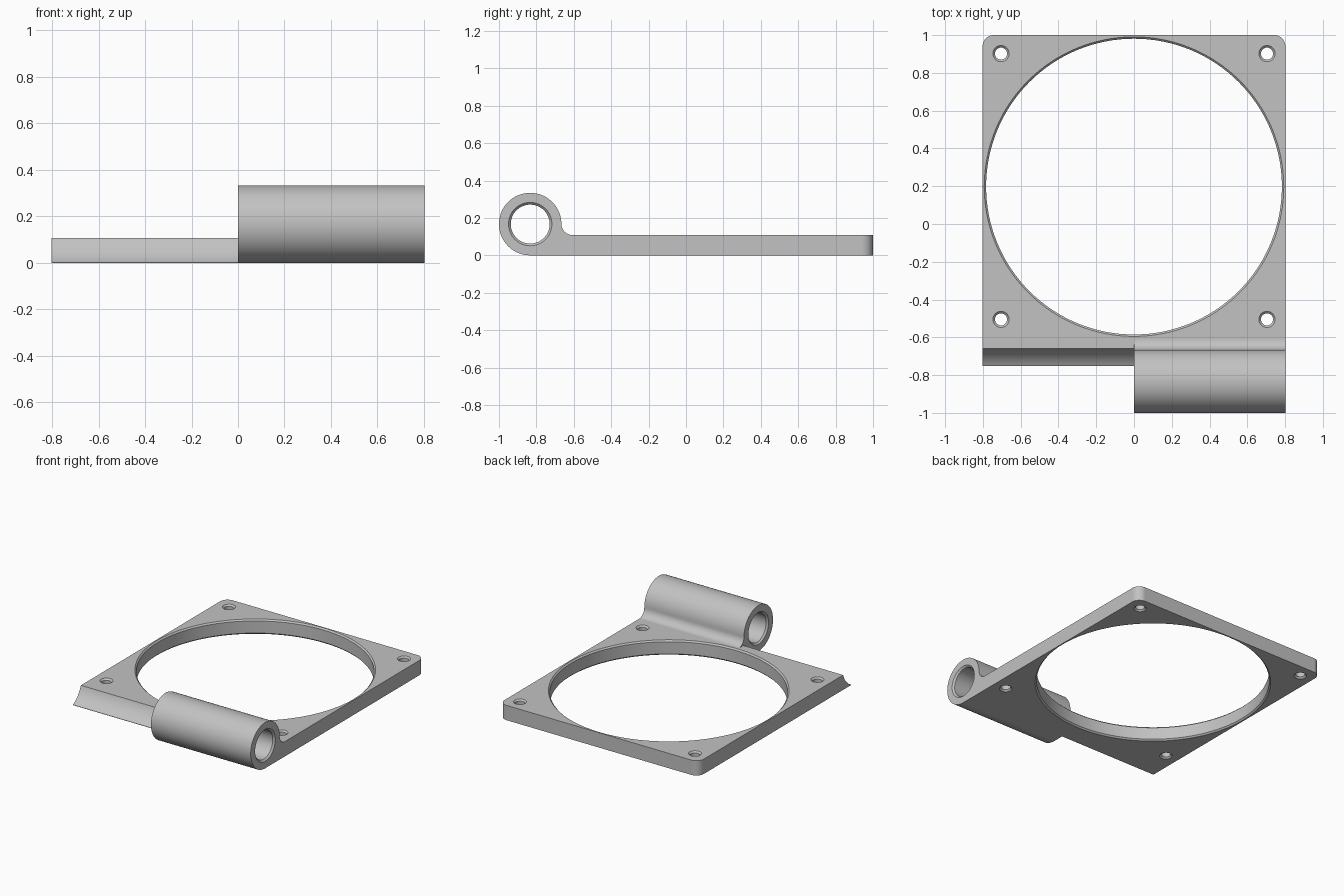
import bpy, bmesh
from math import cos, sin, pi, radians, acos, asin
from mathutils import Matrix, Vector

if "Cube" in bpy.data.objects:
    bpy.data.objects.remove(bpy.data.objects["Cube"])

grey = bpy.data.materials.new("plain grey")
grey.use_nodes = True
colour = (0.54, 0.54, 0.54, 1)
grey.diffuse_color = colour
grey.node_tree.nodes["Principled BSDF"].inputs["Base Color"].default_value = colour

HALF = 0.802            # half width of the plate
THICK = 0.108           # plate thickness
BARREL = Vector((-0.833, 0.167))   # barrel axis in y, z
R = 0.167               # barrel radius
FILLET = 0.06
GAP = 0.183             # radius of the clearance beside the barrel


def arc(c, r, a, b, n):
    return [(c[0] + r * cos(a + (b - a) * i / n), c[1] + r * sin(a + (b - a) * i / n))
            for i in range(n + 1)]


def make_object(name, bm):
    bmesh.ops.recalc_face_normals(bm, faces=bm.faces)
    mesh = bpy.data.meshes.new(name)
    bm.to_mesh(mesh)
    bm.free()
    mesh.materials.append(grey)
    ob = bpy.data.objects.new(name, mesh)
    bpy.context.collection.objects.link(ob)
    return ob


def extrude_x(profile, x0, x1):
    bm = bmesh.new()
    face = bm.faces.new([bm.verts.new((x0, y, z)) for y, z in profile])
    new = bmesh.ops.extrude_face_region(bm, geom=[face])["geom"]
    bmesh.ops.translate(bm, vec=(x1 - x0, 0, 0),
                        verts=[g for g in new if isinstance(g, bmesh.types.BMVert)])
    return bm


def hole_cutter(r, chamfer, length, matrix, sides):
    """Round cutter along local z that leaves a chamfer at both ends."""
    bm = bmesh.new()
    rings = []
    for rad, t in ((r + 2 * chamfer, -chamfer), (r, chamfer),
                   (r, length - chamfer), (r + 2 * chamfer, length + chamfer)):
        rings.append([bm.verts.new((x, y, t)) for x, y in
                      arc((0, 0), rad, 0, 2 * pi, sides)[:-1]])
    for low, high in zip(rings, rings[1:]):
        for i in range(sides):
            j = (i + 1) % sides
            bm.faces.new((low[i], low[j], high[j], high[i]))
    bm.faces.new(rings[0])
    bm.faces.new(rings[-1])
    bmesh.ops.transform(bm, matrix=matrix, verts=bm.verts)
    return make_object("hole_cutter", bm)


def cut(target, cutter):
    cutter.hide_render = True
    mod = target.modifiers.new("cut", 'BOOLEAN')
    mod.operation = 'DIFFERENCE'
    mod.solver = 'EXACT'
    mod.object = cutter
    bpy.context.view_layer.objects.active = target
    bpy.ops.object.modifier_apply(modifier=mod.name)
    bpy.data.objects.remove(cutter)


# Plate and barrel share one side profile, joined by a fillet
rise = THICK + FILLET - BARREL.y
meet = asin(rise / (R + FILLET))
fillet_centre = (BARREL.x + (R + FILLET) * cos(meet), THICK + FILLET)
profile = [(1, 0), (1, THICK)]
profile += arc(fillet_centre, FILLET, 1.5 * pi, pi + meet, 10)
profile += arc(BARREL, R, meet, 1.5 * pi, 54)[1:]
bm = extrude_x(profile, -HALF, HALF)

# Rounded back corners
corners = [e for e in bm.edges
           if all(v.co.y > 0.99 for v in e.verts)
           and abs(e.verts[0].co.x - e.verts[1].co.x) < 0.01]
bmesh.ops.bevel(bm, geom=corners, offset=0.06, segments=10, profile=0.5, affect='EDGES')
hinge_plate = make_object("hinge_plate", bm)

# Hollow clearance where the mating barrel sits
top_angle = asin((THICK - BARREL.y) / GAP)
bottom_angle = -acos(0.08 / GAP)
clearance = arc(BARREL, GAP, bottom_angle, top_angle, 16)
tip_y = clearance[0][0]
clearance = [(-1.2, -0.1), (tip_y, -0.1)] + clearance
clearance += [(fillet_centre[0] + 0.001, THICK), (fillet_centre[0] + 0.001, 0.5), (-1.2, 0.5)]
cut(hinge_plate, make_object("clearance_cutter", extrude_x(clearance, -1, 0)))

# Large round opening
cut(hinge_plate, hole_cutter(0.783, 0.01, THICK, Matrix.Translation((0, 0.198, 0)), 128))

# Four screw holes
for x in (-0.704, 0.704):
    for y in (-0.505, 0.902):
        cut(hinge_plate, hole_cutter(0.032, 0.011, THICK, Matrix.Translation((x, y, 0)), 32))

# Bore through the barrel
along_x = Matrix.Translation((0, BARREL.x, BARREL.y)) @ Matrix.Rotation(pi / 2, 4, 'Y')
cut(hinge_plate, hole_cutter(0.104, 0.012, HALF, along_x, 64))

# Smooth curved walls, crisp edges
bpy.ops.object.select_all(action='DESELECT')
hinge_plate.select_set(True)
bpy.context.view_layer.objects.active = hinge_plate
bpy.ops.object.shade_smooth_by_angle(angle=radians(30))
weighted = hinge_plate.modifiers.new("even_normals", 'WEIGHTED_NORMAL')
weighted.keep_sharp = True
